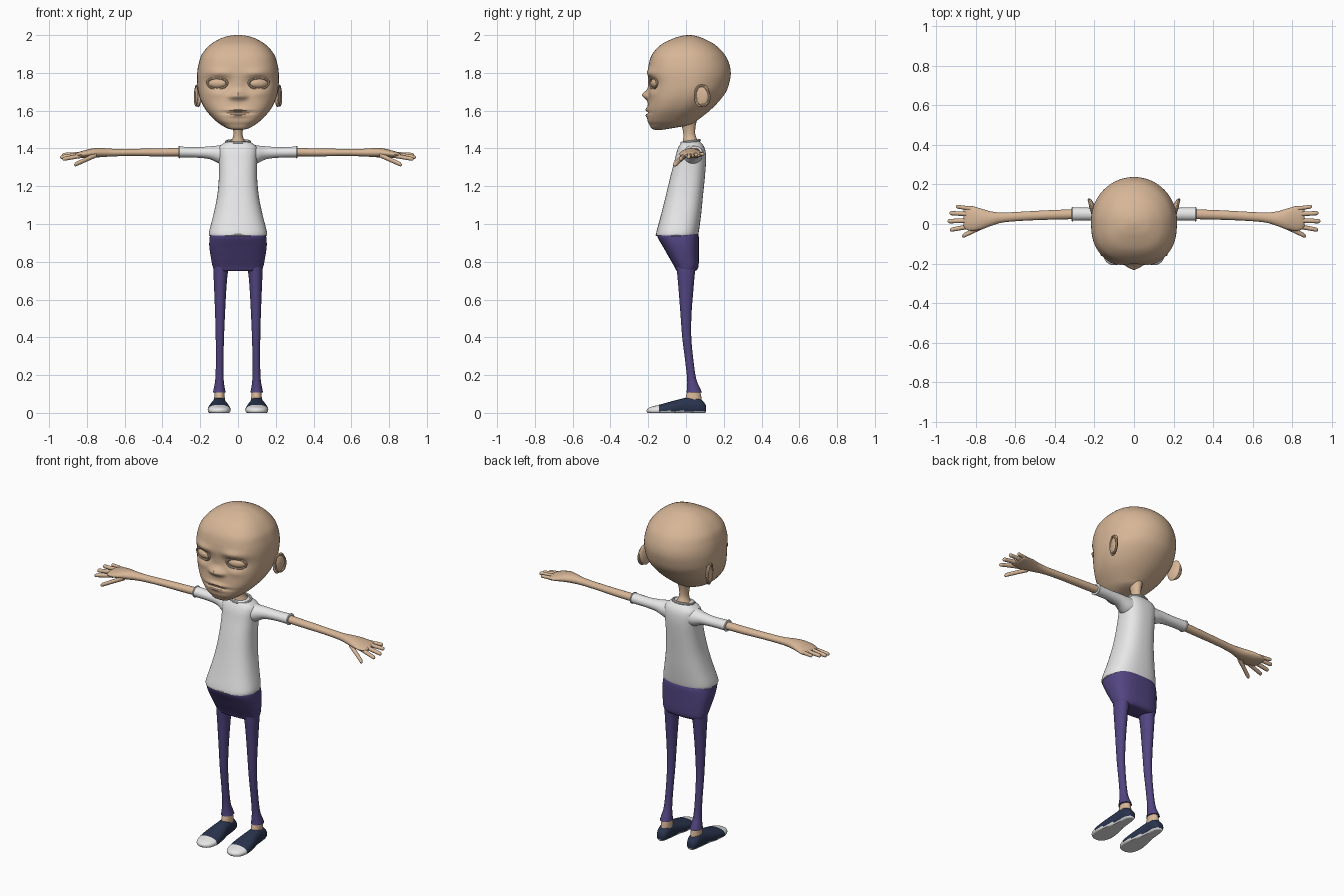
import bpy, bmesh, math
from mathutils import Vector, Euler


def material(name, rgb):
    m = bpy.data.materials.new(name)
    m.diffuse_color = (*rgb, 1)
    return m


SKIN = material("skin", (0.68, 0.47, 0.31))
WHITE = material("white cloth", (0.80, 0.80, 0.80))
PURPLE = material("purple cloth", (0.085, 0.06, 0.22))
NAVY = material("navy canvas", (0.022, 0.034, 0.075))


def spline(rows, steps):
    """Catmull-Rom interpolation of the ring rows."""
    out = []
    for i in range(len(rows) - 1):
        p = [rows[max(0, min(len(rows) - 1, i + k))] for k in (-1, 0, 1, 2)]
        for s in range(steps):
            t = s / steps
            out.append([0.5 * (2 * b + (c - a) * t + (2 * a - 5 * b + 4 * c - d) * t * t
                               + (3 * b - a - 3 * c + d) * t ** 3)
                        for a, b, c, d in zip(*p)])
    return out + [list(rows[-1])]


def finish(bm, name, mats, angle=40):
    bmesh.ops.recalc_face_normals(bm, faces=bm.faces)
    me = bpy.data.meshes.new(name)
    bm.to_mesh(me)
    bm.free()
    for m in mats:
        me.materials.append(m)
    ob = bpy.data.objects.new(name, me)
    bpy.context.collection.objects.link(ob)
    bpy.ops.object.select_all(action='DESELECT')
    ob.select_set(True)
    bpy.context.view_layer.objects.active = ob
    bpy.ops.object.shade_smooth_by_angle(angle=math.radians(angle))
    return ob


def loft(name, rows, mats, axis='z', n=28, steps=4, e=2.0, e_front=None, side=1,
         warp=None, paint=None):
    """Rows are (position on axis, centre u, centre v, radius u, radius v)."""
    bm = bmesh.new()
    rings = []
    for t, cu, cv, ru, rv in spline(rows, steps):
        ring = []
        for k in range(n):
            a = 2 * math.pi * k / n
            c, s = math.cos(a), math.sin(a)
            p = 2 / (e_front if e_front and s < 0 else e)
            u = cu + ru * math.copysign(abs(c) ** p, c)
            v = cv + rv * math.copysign(abs(s) ** p, s)
            co = {'z': (u, v, t), 'x': (t, u, v), 'y': (u, t, v)}[axis]
            co = Vector((co[0] * side, co[1], co[2]))
            ring.append(bm.verts.new(warp(co) if warp else co))
        rings.append(ring)
    for r0, r1 in zip(rings, rings[1:]):
        for k in range(n):
            bm.faces.new((r0[k], r0[(k + 1) % n], r1[(k + 1) % n], r1[k]))
    bm.faces.new(rings[0])
    bm.faces.new(rings[-1])
    if paint:
        for f in bm.faces:
            f.material_index = paint(f)
    return finish(bm, name, mats)


def ellipsoid(name, loc, radii, mat, rot=(0, 0, 0)):
    bm = bmesh.new()
    bmesh.ops.create_uvsphere(bm, u_segments=24, v_segments=14, radius=1)
    r = Euler(rot).to_matrix()
    for v in bm.verts:
        v.co = r @ (v.co * Vector(radii)) + Vector(loc)
    return finish(bm, name, [mat])


def hoop(name, loc, ru, rv, thick, mat, rot=(0, 0, 0), arc=(0, 2 * math.pi)):
    """Elliptical ring, or part of one, in its local xy plane."""
    bm = bmesh.new()
    r = Euler(rot).to_matrix()
    n, m, rings = 36, 8, []
    for i in range(n + 1):
        a = arc[0] + (arc[1] - arc[0]) * i / n
        d = Vector((math.cos(a), math.sin(a), 0))
        c = Vector((d.x * ru, d.y * rv, 0))
        rings.append([bm.verts.new(r @ (c + thick * (d * math.cos(b) + Vector((0, 0, math.sin(b)))))
                                   + Vector(loc))
                      for b in (2 * math.pi * k / m for k in range(m))])
    for r0, r1 in zip(rings, rings[1:]):
        for k in range(m):
            bm.faces.new((r0[k], r0[(k + 1) % m], r1[(k + 1) % m], r1[k]))
    bmesh.ops.remove_doubles(bm, verts=bm.verts, dist=1e-5)
    return finish(bm, name, [mat])


# Head: lofted skull, with soft bumps pushing the face in and out
BUMPS = [  # |x|, z, width, height, push along y
    (0.10, 1.80, 0.06, 0.022, -0.012),   # brow
    (0.105, 1.745, 0.055, 0.03, 0.020),  # eye socket
    (0.11, 1.69, 0.05, 0.022, -0.006),   # cheek
    (0.0, 1.74, 0.02, 0.04, -0.006),     # nose bridge
    (0.0, 1.683, 0.028, 0.024, -0.036),  # nose tip
    (0.034, 1.675, 0.018, 0.015, -0.014),  # nostril
    (0.0, 1.605, 0.06, 0.011, -0.011),   # upper lip
    (0.0, 1.590, 0.075, 0.005, 0.012),   # mouth line
    (0.0, 1.575, 0.05, 0.010, -0.009),   # lower lip
]


def face(co):
    if co.y < 0:
        w = min(1, -co.y / 0.1)
        co.y += w * sum(p * math.exp(-((abs(co.x) - x) / sx) ** 2 - ((co.z - z) / sz) ** 2)
                        for x, z, sx, sz, p in BUMPS)
    return co


skull = [(1.498, -.165, -.13, .02), (1.506, -.183, -.08, .055), (1.525, -.194, .02, .09),
         (1.55, -.204, .062, .122), (1.60, -.205, .125, .168), (1.65, -.200, .175, .196),
         (1.70, -.195, .212, .211), (1.75, -.197, .230, .216), (1.80, -.201, .237, .216),
         (1.85, -.196, .228, .208), (1.90, -.178, .203, .190), (1.95, -.132, .152, .146),
         (1.983, -.065, .09, .09), (1.996, -.02, .05, .045), (2.0, .005, .025, .012)]
loft("head", [(z, 0, (f + b) / 2, w, (b - f) / 2) for z, f, b, w in skull], [SKIN],
     n=120, steps=8, e=2.0, e_front=2.7, warp=face)
loft("neck", [(1.41, 0, .03, .06, .05), (1.44, 0, .024, .036, .04), (1.47, 0, .018, .025, .032),
              (1.51, 0, .015, .027, .035), (1.56, 0, .01, .04, .05)], [SKIN])

# Torso of the shirt, collar and trousers seat
torso = [(.938, -.158, .062, .152), (.96, -.156, .068, .153), (1.05, -.132, .08, .130),
         (1.15, -.107, .09, .110), (1.25, -.083, .100, .101), (1.33, -.062, .106, .101),
         (1.38, -.05, .104, .104), (1.41, -.038, .095, .098), (1.43, -.025, .08, .072),
         (1.438, -.015, .07, .055)]
loft("shirt_body", [(z, 0, (f + b) / 2, w, (b - f) / 2) for z, f, b, w in torso], [WHITE],
     n=48, e=2.5)
hoop("shirt_hem", (0, -.048, .942), .150, .108, .005, WHITE)
hoop("collar", (0, .024, 1.436), .062, .048, .007, WHITE, rot=(0.15, 0, 0))
seat = [(.955, -.145, .062, .143), (.93, -.150, .068, .150), (.88, -.122, .068, .152),
        (.82, -.088, .068, .143), (.775, -.062, .066, .134), (.755, -.052, .055, .124),
        (.75, -.04, .04, .09)]
loft("trouser_seat", [(z, 0, (f + b) / 2, w, (b - f) / 2) for z, f, b, w in seat], [PURPLE],
     n=48, e=2.7)


def shoe_floor(co):
    co.z = max(co.z, 0.0)
    return co


def shoe_paint(f):
    c = f.calc_center_median()
    return 1 if c.y < -.14 or c.z < .010 else 0


for s, label in ((1, "left"), (-1, "right")):
    # Eyes and lids
    yaw = 0.32 * s
    ellipsoid(f"{label}_eye", (.110 * s, -.160, 1.745), (.052, .024, .027), SKIN, (0, 0, yaw))
    for part, arc, t in (("upper", (0, math.pi), .007), ("lower", (math.pi, 2 * math.pi), .005)):
        hoop(f"{label}_{part}_eyelid", (.110 * s, -.172, 1.745), .056, .030, t, SKIN,
             (math.pi / 2, 0, yaw), arc)
    # Ears with a raised rim
    ellipsoid(f"{label}_ear", (.212 * s, .085, 1.678), (.014, .040, .060), SKIN,
              (-0.25, 0, -0.25 * s))
    hoop(f"{label}_ear_rim", (.218 * s, .087, 1.680), .036, .053, .007, SKIN,
         (math.pi / 2 , -0.25, math.pi / 2 - 0.25 * s))
    # Sleeve, arm and cuff
    loft(f"{label}_sleeve", [(.05, .03, 1.365, .060, .060), (.10, .036, 1.368, .050, .048),
                             (.15, .046, 1.377, .037, .034), (.22, .05, 1.379, .032, .028),
                             (.315, .05, 1.381, .033, .029)], [WHITE], 'x', side=s)
    hoop(f"{label}_cuff", (.311 * s, .05, 1.381), .029, .033, .004, WHITE, (0, math.pi / 2, 0))
    loft(f"{label}_arm", [(.28, .05, 1.381, .025, .022), (.42, .046, 1.379, .024, .021),
                          (.55, .04, 1.379, .023, .019), (.66, .033, 1.378, .025, .020),
                          (.72, .027, 1.378, .036, .024), (.77, .025, 1.376, .052, .024),
                          (.82, .028, 1.369, .063, .019), (.85, .032, 1.365, .058, .014),
                          (.862, .034, 1.363, .045, .007)], [SKIN], 'x', side=s)
    # Fingers and thumb: start x, y, z and tip x, y, z
    for name, x0, y0, z0, x1, y1, z1, r in (
            ("thumb", .75, -.005, 1.366, .868, -.062, 1.312, .013),
            ("index_finger", .82, -.010, 1.363, .930, -.030, 1.343, .0115),
            ("middle_finger", .83, .018, 1.368, .942, .014, 1.353, .012),
            ("ring_finger", .83, .050, 1.370, .932, .055, 1.366, .0115),
            ("little_finger", .81, .075, 1.370, .900, .089, 1.370, .0105)):
        rows = [(x0 + (x1 - x0) * t, y0 + (y1 - y0) * t, z0 + (z1 - z0) * t, r * k, r * k)
                for t, k in ((0, 1.1), (.35, 1), (.65, .95), (.9, .9), (.97, .6), (1, .15))]
        loft(f"{label}_{name}", rows, [SKIN], 'x', n=14, steps=3, side=s)
    # Trouser leg, ankle and shoe
    loft(f"{label}_trouser_leg", [(.80, .085, .002, .046, .055), (.74, .092, .000, .038, .047),
                                  (.65, .094, .000, .032, .039), (.52, .095, .000, .026, .029),
                                  (.40, .096, .004, .022, .024), (.28, .097, .017, .020, .022),
                                  (.18, .098, .030, .022, .024), (.13, .099, .040, .029, .035),
                                  (.108, .099, .043, .034, .041)], [PURPLE], side=s)
    loft(f"{label}_ankle", [(.04, .098, .04, .030, .045), (.08, .098, .04, .028, .042),
                            (.13, .098, .042, .024, .030)], [SKIN], side=s)
    heel = [(.106, .022, .012, .012), (.10, .024, .024, .026), (.07, .035, .036, .042),
            (.03, .036, .038, .048), (-.01, .033, .043, .045), (-.06, .025, .053, .041),
            (-.11, .018, .060, .034), (-.15, .014, .058, .027), (-.185, .012, .045, .020),
            (-.202, .012, .025, .012), (-.208, .012, .008, .004)]
    loft(f"{label}_shoe", [(y, .100, z, w, h) for y, z, w, h in heel], [NAVY, WHITE], 'y',
         n=32, steps=5, e=2.2, side=s, warp=shoe_floor, paint=shoe_paint)
